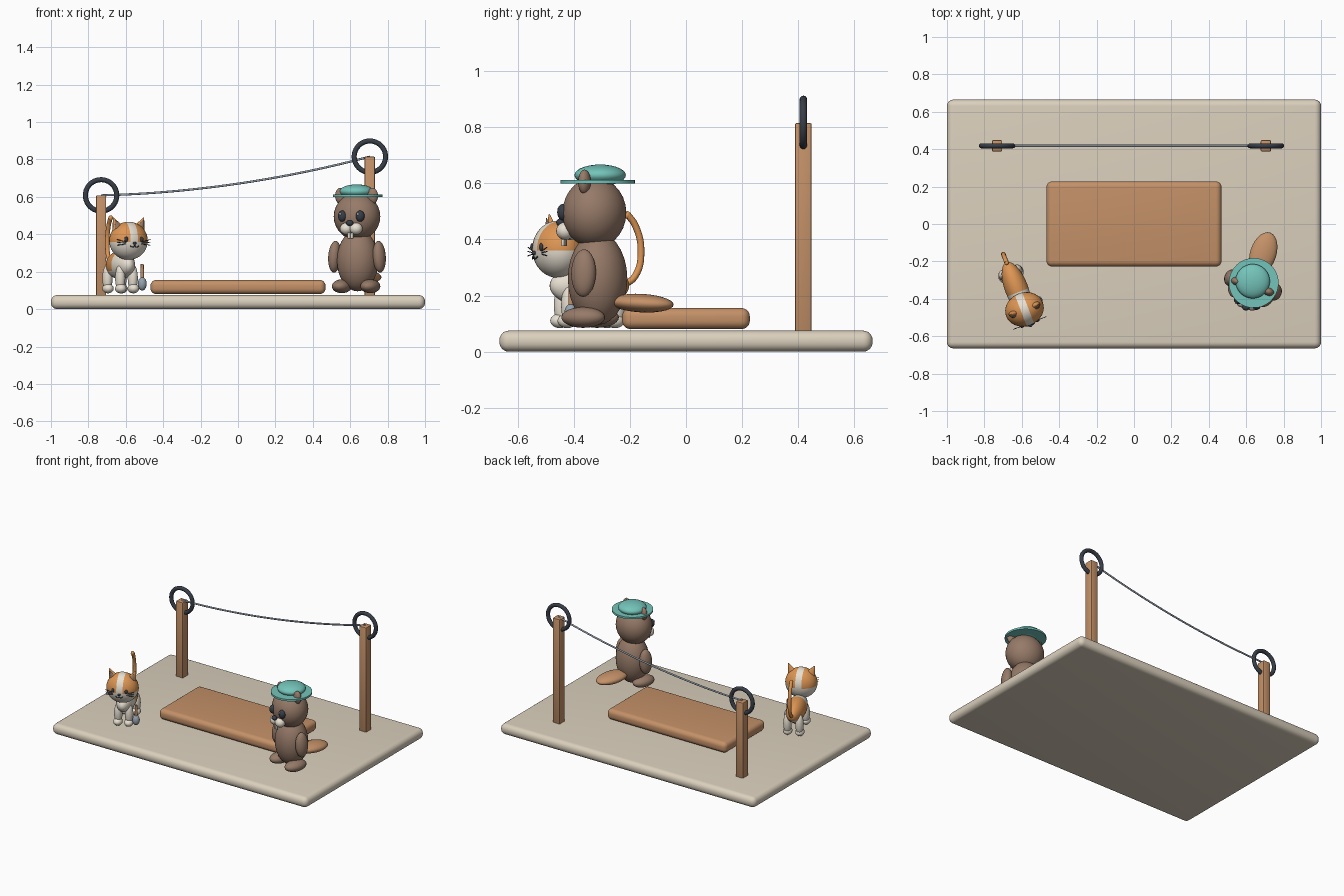
import bpy, bmesh, math
from mathutils import Matrix, Vector

if "Cube" in bpy.data.objects:
    bpy.data.objects.remove(bpy.data.objects["Cube"])


def material(name, rgb):
    m = bpy.data.materials.new(name)
    m.use_nodes = True
    col = [(c / 255 / 12.92) if c < 11 else ((c / 255 + 0.055) / 1.055) ** 2.4 for c in rgb] + [1]
    m.diffuse_color = col
    m.node_tree.nodes["Principled BSDF"].inputs["Base Color"].default_value = col
    return m


SAND = material("sand", (219, 208, 189))
WOOD = material("wood", (196, 145, 104))
BROWN = material("fur_brown", (150, 122, 104))
TEAL = material("teal", (116, 196, 186))
DARK = material("charcoal", (56, 62, 72))
ORANGE = material("orange_fur", (222, 150, 84))
CREAM = material("cream", (231, 223, 209))
STEEL = material("steel", (150, 162, 175))
WORLD = Matrix()


def finish(name, bm, frame, mats, angle=40):
    me = bpy.data.meshes.new(name)
    bm.to_mesh(me)
    bm.free()
    ob = bpy.data.objects.new(name, me)
    bpy.context.collection.objects.link(ob)
    ob.matrix_world = frame
    for m in mats:
        me.materials.append(m)
    bpy.ops.object.select_all(action="DESELECT")
    ob.select_set(True)
    bpy.context.view_layer.objects.active = ob
    bpy.ops.object.shade_smooth_by_angle(angle=math.radians(angle))
    return ob


def transform(loc, size, rot=(0, 0, 0)):
    turn = Matrix.Identity(4)
    for axis, a in zip("XYZ", rot):
        turn = Matrix.Rotation(math.radians(a), 4, axis) @ turn
    return Matrix.Translation(loc) @ turn @ Matrix.Diagonal((*size, 1))


def ball(name, loc, size, mat, frame=WORLD, rot=(0, 0, 0), seg=28):
    bm = bmesh.new()
    bmesh.ops.create_uvsphere(bm, u_segments=seg, v_segments=seg // 2, radius=1,
                              matrix=transform(loc, size, rot))
    return finish(name, bm, frame, [mat], 80)


def patched_ball(name, loc, size, frame, cuts, is_cream):
    """Ellipsoid cut along planes so its coat patches have clean borders."""
    bm = bmesh.new()
    bmesh.ops.create_uvsphere(bm, u_segments=36, v_segments=20, radius=1)
    for co, no in cuts:
        bmesh.ops.bisect_plane(bm, geom=bm.verts[:] + bm.edges[:] + bm.faces[:],
                               dist=1e-4, plane_co=co, plane_no=no)
    for f in bm.faces:
        f.material_index = int(is_cream(f.calc_center_median()))
    bmesh.ops.transform(bm, matrix=transform(loc, size), verts=bm.verts)
    return finish(name, bm, frame, [ORANGE, CREAM], 80)


def cone(name, loc, r1, r2, height, mat, frame=WORLD, rot=(0, 0, 0), flat=1, seg=32):
    bm = bmesh.new()
    bmesh.ops.create_cone(bm, cap_ends=True, segments=seg, radius1=r1, radius2=r2,
                          depth=height, matrix=transform(loc, (1, flat, 1), rot))
    return finish(name, bm, frame, [mat])


def box(name, loc, size, mat, bevel, frame=WORLD, seg=6):
    bm = bmesh.new()
    bmesh.ops.create_cube(bm, size=1, matrix=transform(loc, size))
    bmesh.ops.bevel(bm, geom=bm.edges[:], offset=bevel, segments=seg,
                    profile=0.5, affect="EDGES")
    return finish(name, bm, frame, [mat])


def tube(name, points, radius, mat, frame=WORLD):
    cu = bpy.data.curves.new(name, "CURVE")
    cu.dimensions = "3D"
    cu.bevel_depth = radius
    cu.bevel_resolution = 3
    cu.use_fill_caps = True
    sp = cu.splines.new("BEZIER")
    sp.bezier_points.add(len(points) - 1)
    for bp, p in zip(sp.bezier_points, points):
        bp.co = p
        bp.handle_left_type = bp.handle_right_type = "AUTO"
    cu.materials.append(mat)
    ob = bpy.data.objects.new(name, cu)
    bpy.context.collection.objects.link(ob)
    ob.matrix_world = frame
    return ob


SIDES = (("left", 1), ("right", -1))

# Ground slab and low platform
box("base_slab", (0, 0, 0.0375), (2, 1.33, 0.075), SAND, 0.034)
box("platform", (0, 0, 0.118), (0.935, 0.455, 0.075), WOOD, 0.03)

# Posts with rings
LINE_Y = 0.418
ENDS = (("right", -0.732, 0.608), ("left", 0.705, 0.815))
for side, x, top in ENDS:
    box(side + "_post", (x, LINE_Y, (top + 0.07) / 2), (0.055, 0.06, top - 0.07), WOOD, 0.006, seg=2)
    bpy.ops.mesh.primitive_torus_add(location=(x, LINE_Y, top), rotation=(math.pi / 2, 0, 0),
                                     major_radius=0.084, minor_radius=0.0135,
                                     major_segments=40, minor_segments=12)
    ring = bpy.context.object
    ring.name = side + "_ring"
    ring.data.materials.append(DARK)
    bpy.ops.object.shade_smooth()

# Sagging line
(_, xa, za), (_, xb, zb) = ENDS
line = []
for i in range(9):
    t = i / 8
    line.append((xa + (xb - xa) * t, LINE_Y, za + (zb - za) * t - 0.17 * t * (1 - t)))
tube("sagging_line", line, 0.006, STEEL)

# Cat body, legs and tail
CAT = Matrix.Translation((-0.632, -0.335, 0)) @ Matrix.Rotation(math.radians(21), 4, "Z")
patched_ball("cat_body", (0, -0.01, 0.235), (0.062, 0.15, 0.075), CAT,
             [((0, -0.15, 0), (0, 1, 0)), ((0, 0, -0.4), (0, 0, 1))],
             lambda c: c.y < -0.15 or c.z < -0.4)
for end, y, spread in (("front", -0.1, 0.036), ("back", 0.08, 0.04)):
    for side, s in SIDES:
        tag = f"cat_{end}_{side}"
        ball(tag + "_leg", (s * spread, y, 0.165), (0.027, 0.03, 0.075), CREAM, CAT, seg=20)
        ball(tag + "_paw", (s * spread, y - 0.008, 0.11), (0.03, 0.036, 0.026), CREAM, CAT, seg=20)
tube("cat_tail", [(0, 0.11, 0.23), (0, 0.165, 0.27), (0, 0.187, 0.36),
                  (0, 0.165, 0.45), (0, 0.135, 0.49)], 0.012, ORANGE, CAT)
ball("cat_tail_tip", (0, 0.135, 0.487), (0.012, 0.012, 0.014), ORANGE, CAT, seg=16)

# Cat head with pale muzzle and centre stripe
HEAD = CAT @ Matrix.Translation((0, -0.13, 0.365))
patched_ball("cat_head", (0, 0, 0), (0.105, 0.09, 0.102), HEAD,
             [((0.2, 0, 0), (1, 0, 0)), ((-0.2, 0, 0), (1, 0, 0)), ((0, 0, -0.05), (0, 0, 1))],
             lambda c: abs(c.x) < 0.2 or c.z < -0.05)
for side, s in SIDES:
    cone(f"cat_{side}_ear", (s * 0.072, 0, 0.09), 0.036, 0.003, 0.075, ORANGE, HEAD,
         (0, s * 24, 0), 0.6, 20)
    cone(f"cat_{side}_inner_ear", (s * 0.071, -0.013, 0.088), 0.022, 0.002, 0.05, BROWN, HEAD,
         (0, s * 24, 0), 0.5, 16)
    ball(f"cat_{side}_eye", (s * 0.044, -0.081, 0.008), (0.011, 0.007, 0.014), DARK, HEAD, seg=16)
    tube(f"cat_{side}_mouth", [(0, -0.094, -0.024), (s * 0.011, -0.092, -0.034),
                               (s * 0.024, -0.087, -0.027)], 0.0025, DARK, HEAD)
    for i in range(3):
        dz = (i - 1) * 0.011
        tube(f"cat_{side}_whisker_{i + 1}", [(s * 0.045, -0.079, -0.012 + dz / 2),
                                             (s * 0.095, -0.078, -0.008 + dz * 1.4)],
             0.0018, DARK, HEAD)
ball("cat_nose", (0, -0.092, -0.013), (0.01, 0.008, 0.007), DARK, HEAD, seg=16)

# Small brush beside the cat
cone("brush_handle", (-0.512, -0.41, 0.19), 0.01, 0.008, 0.1, WOOD, seg=16)
ball("brush_head", (-0.512, -0.41, 0.135), (0.024, 0.024, 0.036), STEEL, seg=20)

# Beaver body, limbs and paddle tail
BEAVER = Matrix.Translation((0.64, -0.315, 0)) @ Matrix.Rotation(math.radians(-18), 4, "Z")
ball("beaver_body", (0, 0, 0.26), (0.112, 0.106, 0.165), BROWN, BEAVER)
ball("beaver_head", (0, -0.012, 0.495), (0.126, 0.113, 0.126), BROWN, BEAVER)
ball("beaver_tail", (0, 0.165, 0.173), (0.07, 0.118, 0.033), WOOD, BEAVER, (-3, 0, 0))
for side, s in SIDES:
    tag = "beaver_" + side
    ball(tag + "_arm", (s * 0.125, -0.012, 0.28), (0.034, 0.045, 0.085), BROWN, BEAVER, (0, s * -4, 0))
    ball(tag + "_foot", (s * 0.08, -0.028, 0.122), (0.05, 0.08, 0.037), BROWN, BEAVER)
    ball(tag + "_ear", (s * 0.09, -0.02, 0.605), (0.03, 0.022, 0.044), BROWN, BEAVER, seg=20)
    ball(tag + "_eye", (s * 0.05, -0.112, 0.497), (0.024, 0.022, 0.03), DARK, BEAVER, seg=20)
    ball(tag + "_eye_glint", (s * 0.05 - 0.006, -0.131, 0.508), (0.006, 0.005, 0.006), CREAM, BEAVER, seg=12)
    ball(tag + "_cheek", (s * 0.027, -0.112, 0.43), (0.035, 0.033, 0.032), CREAM, BEAVER, seg=20)
    box(tag + "_tooth", (s * 0.009, -0.125, 0.392), (0.016, 0.012, 0.032), CREAM, 0.003, BEAVER, 2)
ball("beaver_nose", (0, -0.138, 0.46), (0.02, 0.016, 0.015), DARK, BEAVER, seg=20)

# Beaver hat
cone("hat_brim", (0, 0, 0.606), 0.133, 0.133, 0.013, TEAL, BEAVER, seg=48)
ball("hat_crown", (-0.008, 0.007, 0.629), (0.092, 0.092, 0.038), TEAL, BEAVER)
